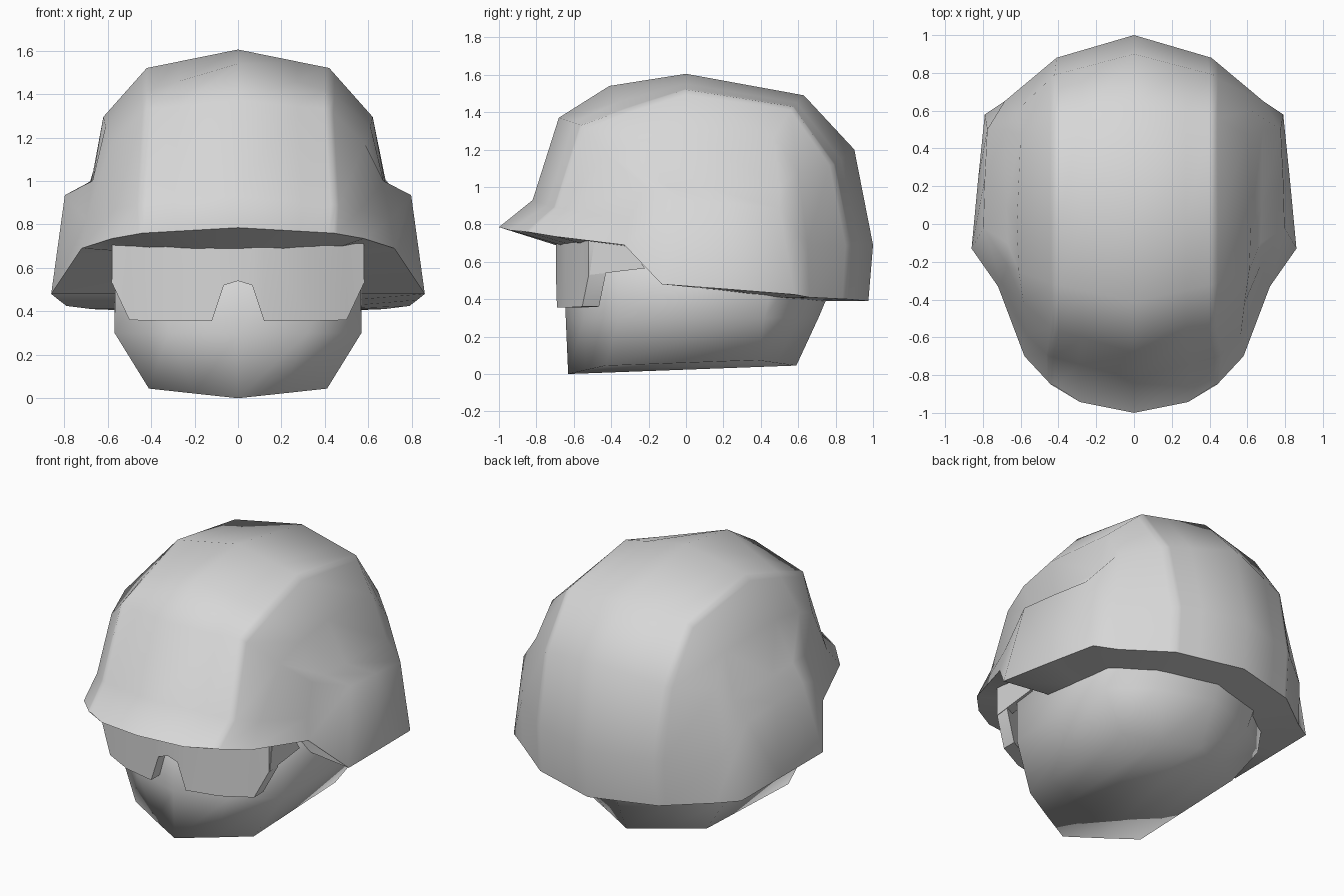
import bpy, bmesh, math
from mathutils import Vector as V

if "Cube" in bpy.data.objects:
    bpy.data.objects.remove(bpy.data.objects["Cube"], do_unlink=True)

grey = bpy.data.materials.new("light_grey")
grey.use_nodes = True
grey.diffuse_color = (0.68, 0.68, 0.68, 1)
grey.node_tree.nodes["Principled BSDF"].inputs["Base Color"].default_value = (0.68, 0.68, 0.68, 1)


def build(name, polys, angle):
    """Mesh from polygons of the +x half, mirrored across x = 0 and welded."""
    bm = bmesh.new()
    for poly in polys:
        pts = []
        for p in poly:
            if all((V(p) - q).length > 1e-4 for q in pts):
                pts.append(V(p))
        if len(pts) < 3 or all(abs(p.x) < 1e-5 for p in pts):
            continue
        bm.faces.new([bm.verts.new(p) for p in pts])
        bm.faces.new([bm.verts.new((-p.x, p.y, p.z)) for p in reversed(pts)])
    bmesh.ops.remove_doubles(bm, verts=bm.verts[:], dist=1e-4)
    bmesh.ops.recalc_face_normals(bm, faces=bm.faces[:])
    mesh = bpy.data.meshes.new(name)
    bm.to_mesh(mesh)
    bm.free()
    mesh.materials.append(grey)
    obj = bpy.data.objects.new(name, mesh)
    bpy.context.collection.objects.link(obj)
    bpy.ops.object.select_all(action='DESELECT')
    obj.select_set(True)
    bpy.context.view_layer.objects.active = obj
    bpy.ops.object.shade_smooth_by_angle(angle=math.radians(angle))
    return obj


def strips(cols):
    """Quads between neighbouring columns of points."""
    return [(a[i], a[i + 1], b[i + 1], b[i])
            for a, b in zip(cols, cols[1:]) for i in range(len(a) - 1)]


def blend(a, b, t):
    return [V(p).lerp(V(q), t) for p, q in zip(a, b)]


# Helmet shell: lines running from the front rim over the top to the rear rim
centre = [(0, y, z) for y, z in ((-1, .785), (-.82, .93), (-.68, 1.37), (-.41, 1.54), (0, 1.605),
                                 (.63, 1.49), (.9, 1.2), (1, .69), (.975, .39))]
crease = [(.44, -.85, .76), (.45, -.70, .89), (.42, -.56, 1.33), (.42, -.32, 1.415), (.42, 0, 1.52),
          (.42, .57, 1.43), (.42, .79, 1.12), (.41, .88, .69), (.41, .86, .40)]
shoulder = [(.58, -.70, .735), (.565, -.59, .87), (.585, -.42, 1.17), (.61, -.25, 1.25), (.62, 0, 1.295),
            (.60, .47, 1.27), (.62, .60, 1.08), (.685, .65, .69), (.67, .66, .41)]
# Flared ear guard: front and rear corners of its upper ridge, and its rim corners
guard_front, guard_rear = (.797, -.02, .935), (.777, .50, .885)
rim_front, rim_rear = (.86, -.13, .48), (.79, .58, .425)
wall = [(.72, -.33, .69), (.70, -.31, .82), (.67, -.22, 1), (.67, -.1, 1), (.675, .1, 1),
        (.68, .50, 1), (.68, .50, 1), guard_rear, rim_rear]
ridge = [rim_front] + [guard_front] * 3 + [(.79, .24, .912)] + [guard_rear] * 3 + [rim_rear]
skirt = [rim_front] * 4 + [(.825, .24, .452)] + [rim_rear] * 4

brim = blend(centre, crease, .65)
brim[0].y -= .04
shell = strips([centre, brim, blend(centre, crease, .95), crease,
                blend(crease, shoulder, .12), shoulder, wall, ridge, skirt])

# Underside of the helmet, from the rim in to the head
rim = [centre[0], brim[0], crease[0], shoulder[0], wall[0], rim_front, skirt[4],
       rim_rear, shoulder[8], crease[8], centre[8]]
inner = [(x * .64, y * .62, .665 if y < -.3 else z) for x, y, z in rim]
build("helmet", shell + strips([rim, inner]), 70)

# Head: half rings at jaw bottom, jaw and brow
bottom = [(x, y, .09 * x + .037 * (y + .63)) for x, y in
          ((0, -.63), (.20, -.535), (.41, -.43), (.41, .38), (.20, .485), (0, .59))]
jaw = [(x, y, .30) for x, y in
       ((0, -.643), (.32, -.545), (.568, -.36), (.568, .42), (.34, .60), (0, .708))]
brow = [(x, y, .75) for x, y in
        ((0, -.643), (.32, -.545), (.565, -.36), (.568, .52), (.42, .74), (0, .90))]
caps = [(r[i], r[i + 1], r[4 - i], r[5 - i]) for r in (bottom, brow) for i in range(2)]
build("head", strips([bottom, jaw, brow]) + caps, 95)

# Goggles: curved slab with a nose notch
top, low, low_back, top_back = [], [], [], []
for x, y, z in ((0, -.695, .54), (.065, -.695, .52), (.12, -.69, .355), (.32, -.645, .355),
                (.50, -.555, .36), (.58, -.52, .53)):
    top.append((x, y, .74))
    low.append((x, y, z))
    low_back.append((x, y + .09, z))
    top_back.append((x, y + .09, .74))
slab = strips([top, low, low_back, top_back, top])
slab.append((top[-1], low[-1], low_back[-1], top_back[-1]))
build("goggles", slab, 35)

# Goggle straps running back under the helmet
side = ((-.49, .71), (-.515, .53), (-.22, .565), (-.31, .70))
outer = [(.583, y, z) for y, z in side]
back = [(.52, y, z) for y, z in side]
build("goggle_straps", strips([outer + outer[:1], back + back[:1]]) + [outer, back], 30)
